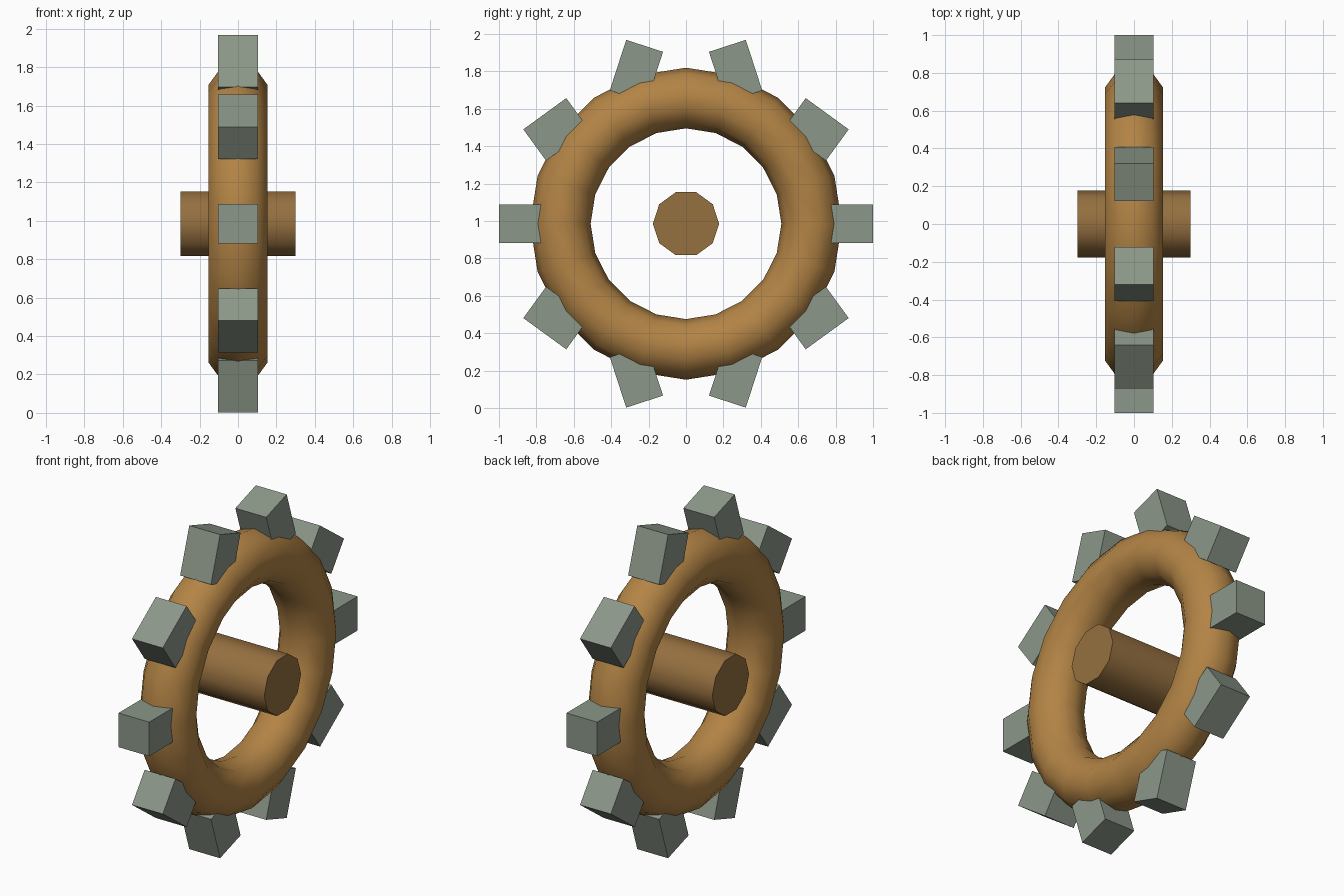
import bpy
from math import cos, sin, radians, tau

if "Cube" in bpy.data.objects:
    bpy.data.objects.remove(bpy.data.objects["Cube"])

CZ = 0.985  # height of the wheel axis


def material(name, color):
    m = bpy.data.materials.new(name)
    m.diffuse_color = (*color, 1)
    m.use_nodes = True
    m.node_tree.nodes["Principled BSDF"].inputs["Base Color"].default_value = m.diffuse_color
    return m


def finish(name, mat):
    ob = bpy.context.object
    ob.name = name
    ob.data.materials.append(mat)
    return ob


rim_mat = material("rim_wood", (0.45, 0.23, 0.06))
hub_mat = material("hub_wood", (0.30, 0.16, 0.05))
tooth_mat = material("tooth_metal", (0.26, 0.31, 0.25))

# Smooth ring, axis along x
bpy.ops.mesh.primitive_torus_add(major_segments=20, minor_segments=10,
                                 major_radius=0.672, minor_radius=0.162,
                                 location=(0, 0, CZ), rotation=(0, radians(90), 0))
finish("rim", rim_mat)
bpy.ops.object.shade_smooth()

# Ten-sided hub floating in the middle
bpy.ops.mesh.primitive_cylinder_add(vertices=10, radius=0.177, depth=0.6,
                                    location=(0, 0, CZ), rotation=(0, radians(90), 0))
finish("hub", hub_mat)
bpy.ops.object.shade_smooth_by_angle(angle=radians(40))

# Ten block teeth, each turned opposite to its position angle
for i in range(10):
    a = tau * i / 10
    bpy.ops.mesh.primitive_cube_add(size=1, location=(0, 0.858 * cos(a), CZ + 0.858 * sin(a)),
                                    rotation=(-a, 0, 0))
    tooth = finish(f"tooth_{i + 1}", tooth_mat)
    tooth.scale = (0.207, 0.284, 0.207)
